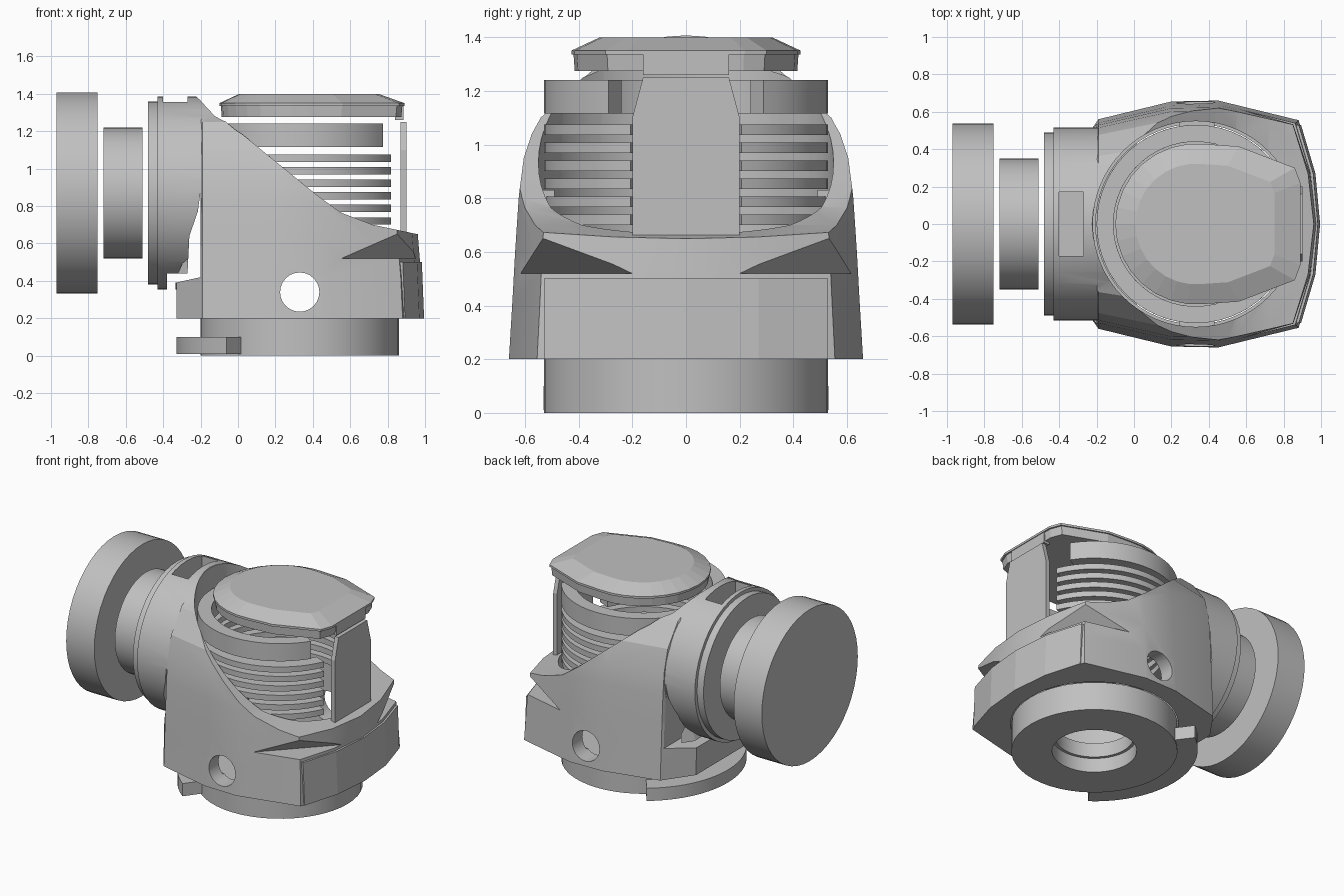
import bpy, bmesh
from math import sin, cos, pi, radians
from mathutils import Matrix, Vector

cube = bpy.data.objects.get("Cube")
if cube:
    bpy.data.objects.remove(cube, do_unlink=True)

grey = bpy.data.materials.new("plain grey")
grey.use_nodes = True
grey.diffuse_color = (0.53, 0.53, 0.53, 1)
grey.node_tree.nodes["Principled BSDF"].inputs["Base Color"].default_value = grey.diffuse_color

CX = 0.33    # axis of the upright cylinder
AXIS = 0.87  # height of the sideways axis


def finish(name, bm):
    bmesh.ops.recalc_face_normals(bm, faces=bm.faces)
    me = bpy.data.meshes.new(name)
    bm.to_mesh(me)
    bm.free()
    ob = bpy.data.objects.new(name, me)
    bpy.context.collection.objects.link(ob)
    me.materials.append(grey)
    return ob


def activate(ob):
    bpy.ops.object.select_all(action='DESELECT')
    ob.select_set(True)
    bpy.context.view_layer.objects.active = ob


def smooth(ob):
    activate(ob)
    bpy.ops.object.shade_smooth_by_angle(angle=radians(20))


def loft(name, rings):
    """Closed solid through equal-length rings of points."""
    bm = bmesh.new()
    loops = [[bm.verts.new(p) for p in ring] for ring in rings]
    n = len(loops[0])
    for a, b in zip(loops, loops[1:]):
        for i in range(n):
            j = (i + 1) % n
            bm.faces.new((a[i], a[j], b[j], b[i]))
    bm.faces.new(loops[0])
    bm.faces.new(loops[-1])
    return finish(name, bm)


def cylinder(name, start, end, r, sides=48):
    start, end = Vector(start), Vector(end)
    d = end - start
    bm = bmesh.new()
    m = Matrix.Translation((start + end) / 2) @ d.to_track_quat('Z', 'Y').to_matrix().to_4x4()
    bmesh.ops.create_cone(bm, cap_ends=True, segments=sides, radius1=r, radius2=r,
                          depth=d.length, matrix=m)
    return finish(name, bm)


def box(name, lo, hi):
    bm = bmesh.new()
    lo, hi = Vector(lo), Vector(hi)
    m = Matrix.Translation((lo + hi) / 2) @ Matrix.Diagonal((*(hi - lo), 1))
    bmesh.ops.create_cube(bm, size=1, matrix=m)
    return finish(name, bm)


def ring(name, r0, r1, z0, z1, gap=0, steps=48):
    """Upright ring; gap is half the open angle, facing +x."""
    bm = bmesh.new()
    full = gap == 0
    loops = []
    for i in range(steps if full else steps + 1):
        a = radians(gap + (360 - 2 * gap) * i / steps)
        loops.append([bm.verts.new((CX + r * cos(a), r * sin(a), z))
                      for r, z in ((r0, z0), (r1, z0), (r1, z1), (r0, z1))])
    for a, b in zip(loops, loops[1:] + (loops[:1] if full else [])):
        for i in range(4):
            j = (i + 1) % 4
            bm.faces.new((a[i], a[j], b[j], b[i]))
    if not full:
        bm.faces.new(loops[0])
        bm.faces.new(loops[-1])
    smooth(finish(name, bm))


def boolean(ob, other, op):
    other.hide_render = True
    activate(ob)
    mod = ob.modifiers.new("cut", 'BOOLEAN')
    mod.operation, mod.object, mod.solver = op, other, 'EXACT'
    bpy.ops.object.modifier_apply(modifier=mod.name)
    bpy.data.objects.remove(other, do_unlink=True)


def side_cutter(name, profile):
    return loft(name, [[(x, y, z) for x, z in profile] for y in (-1, 1)])


def corner_cutter(name, s):
    """Wedge that scoops a pocket with a flat floor out of a front corner."""
    return loft(name, [[(0.53 + d, (0.64 + d) * s, z), (0.96 + d, (0.19 + d) * s, z), (1.3, s, z)]
                       for z, d in ((0.52, 0), (0.66, 0.12))])


def mirrored(half):
    return half + [(x, -y) for x, y in reversed(half) if y > 0]


# Housing: faceted skirt that arches over into the sideways barrel
plan = [(-0.33, 0.36), (-0.19, 0.56), (0.2, 0.655), (0.45, 0.66), (0.88, 0.555), (0.96, 0.28), (0.99, 0)]
levels = [(0.2, 1, 0), (0.42, 0.98, 0.01), (0.6, 0.965, 0.025), (0.8, 0.945, 0.04),
          (0.95, 0.92, 0.05), (1.1, 0.85, 0.05), (1.25, 0.65, 0.05), (1.36, 0.25, 0.05)]
rings = []
for z, s, inset in levels:
    left = -0.33 if z < 0.5 else -0.25
    rings.append([(max(left, x) - (inset if x > 0.8 else 0), y * s, z) for x, y in mirrored(plan)])
housing = loft("housing", rings)
boolean(housing, cylinder("barrel", (-0.43, 0, AXIS), (0.25, 0, AXIS), 0.515), 'UNION')

# Sloping opening, gap below the barrel, bores, cross hole, top slot and corner pockets
slope = [(-0.23, 1.39), (0.42, 0.86), (0.55, 0.765), (0.72, 0.7), (1.1, 0.62), (1.1, 1.6), (-0.23, 1.6)]
under = [(-0.38, 0.3), (-0.335, 0.3), (-0.335, 0.39), (-0.2, 0.42), (-0.2, 0.88),
         (-0.215, 0.77), (-0.26, 0.64), (-0.27, 0.44), (-0.38, 0.44)]
for cutter in (side_cutter("slope_cutter", slope),
               side_cutter("under_cutter", under),
               cylinder("bore_cutter", (CX, 0, 0.1), (CX, 0, 1.6), 0.535, 64),
               cylinder("wide_bore_cutter", (CX, 0, 0.26), (CX, 0, 1.6), 0.55, 64),
               cylinder("hole_cutter", (CX, -1, 0.34), (CX, 1, 0.34), 0.105, 24),
               box("slot_cutter", (-0.4, -0.17, 1.1), (-0.27, 0.17, 1.6)),
               corner_cutter("left_corner_cutter", 1),
               corner_cutter("right_corner_cutter", -1)):
    boolean(housing, cutter, 'DIFFERENCE')
smooth(housing)

# Raised front plate, folded along the middle
plate = mirrored([(0.86, 0.53), (0.893, 0.53), (0.97, 0.27), (0.995, 0)])
loft("front_plate", [[(x - dx, y, z) for x, y in plate] for z, dx in ((0.2, 0), (0.5, 0.012))])

# Sideways knob, neck and flange
for name, x0, x1, r in (("knob", -0.97, -0.75, 0.537), ("neck", -0.72, -0.51, 0.35),
                        ("flange", -0.48, -0.43, 0.49)):
    smooth(cylinder(name, (x0, 0, AXIS), (x1, 0, AXIS), r))

# Base collar with a stepped opening, and its rear ledge
ring("base_collar", 0.27, 0.53, 0, 0.1)
ring("base_step", 0.25, 0.53, 0.1, 0.2)
ring("base_ledge", 0.5, 0.66, 0.01, 0.1, gap=126.5, steps=20)

# Stack of open cooling rings
for i in range(6):
    z = 0.7 + 0.067 * i
    ring("cooling_ring_%d" % (i + 1), 0.44, 0.53, z, z + 0.04, gap=23)
ring("top_band", 0.44, 0.53, 1.115, 1.24, gap=33)

# Small tabs bridging the rings and the housing wall
for name, s in (("left", 1), ("right", -1)):
    ys = sorted((0.49 * s, 0.585 * s))
    box("side_tab_" + name, (0.24, ys[0], 0.77), (0.43, ys[1], 0.83))

# Upright panel in the gap of the rings
panel = [(-0.2, 0.64), (0.2, 0.64), (0.2, 1.1), (0.16, 1.25), (-0.16, 1.25), (-0.2, 1.1)]
loft("upright_panel", [[(x, y, z) for y, z in panel] for x in (0.87, 0.9)])

# Bevelled cap: round at the rear, tapered at the front, with a front tab
arc = [(CX - 0.43 * cos(pi / 15 * i), 0.43 * sin(pi / 15 * i)) for i in range(9)]
outline = arc + [(0.56, 0.415), (0.86, 0.3), (0.89, 0.22)]
outline = outline + [(x, -y) for x, y in reversed(outline[1:])]


def cap_ring(s, z):
    return [(CX + (x - CX) * s, y * s, z) for x, y in outline]


loft("cap", [cap_ring(0.97, 1.275), cap_ring(0.98, 1.335), cap_ring(1, 1.335),
             cap_ring(1, 1.35), cap_ring(0.75, 1.4)])
box("cap_tab", (0.84, -0.16, 1.26), (0.885, 0.16, 1.345))
